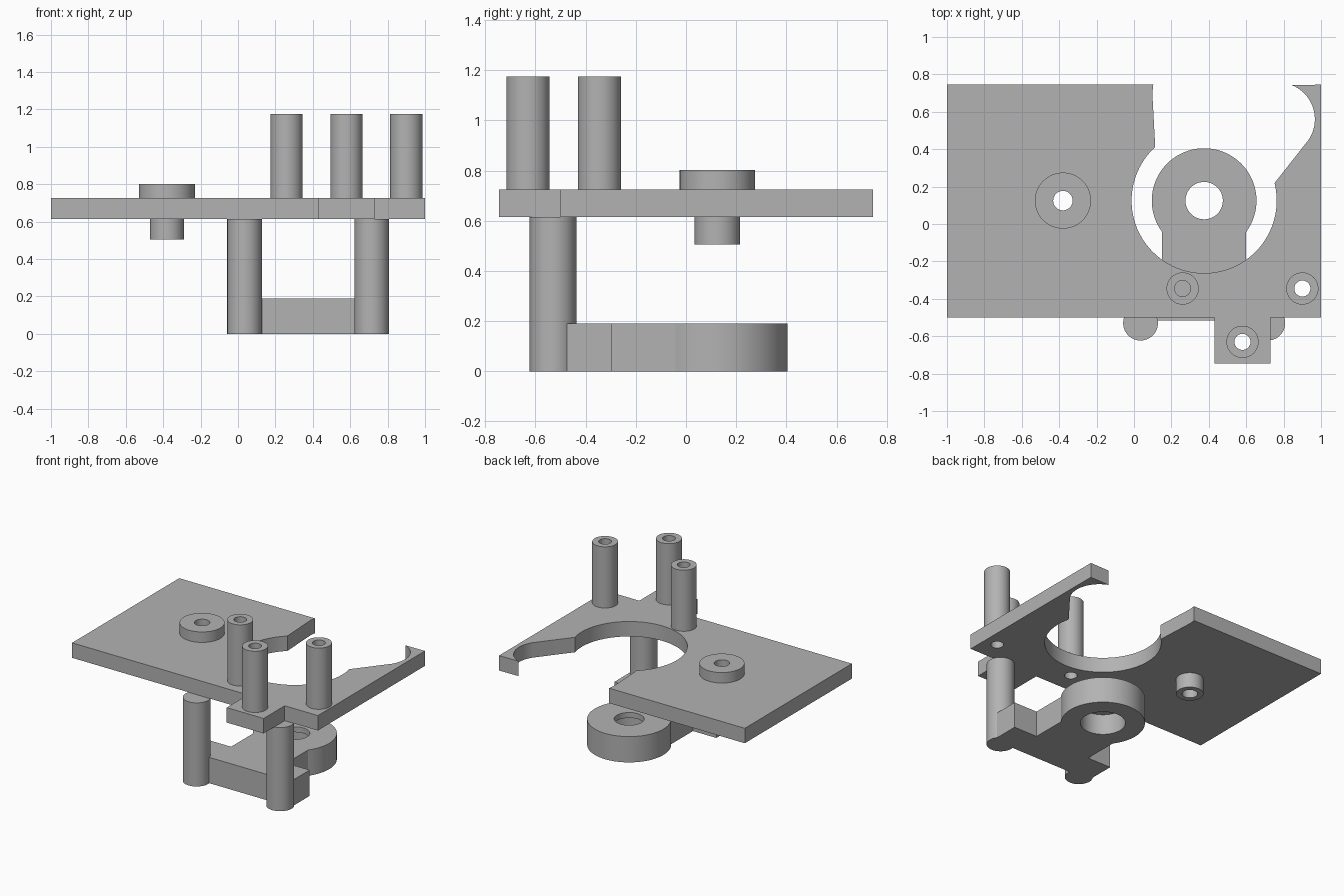
import bpy, bmesh, math

if "Cube" in bpy.data.objects:
    bpy.data.objects.remove(bpy.data.objects["Cube"])

gray = bpy.data.materials.new("plain_gray")
gray.diffuse_color = (0.45, 0.45, 0.45, 1)
gray.use_nodes = True
gray.node_tree.nodes["Principled BSDF"].inputs["Base Color"].default_value = gray.diffuse_color


def arc(cx, cy, r, a0, a1, n):
    """Points on an arc, angles in degrees."""
    return [(cx + r * math.cos(math.radians(a0 + (a1 - a0) * i / n)),
             cy + r * math.sin(math.radians(a0 + (a1 - a0) * i / n)))
            for i in range(n + 1)]


def angle_to(cx, cy, x, y):
    return math.degrees(math.atan2(y - cy, x - cx))


def add_object(name, bm):
    bmesh.ops.recalc_face_normals(bm, faces=bm.faces)
    mesh = bpy.data.meshes.new(name)
    bm.to_mesh(mesh)
    bm.free()
    mesh.materials.append(gray)
    obj = bpy.data.objects.new(name, mesh)
    bpy.context.collection.objects.link(obj)
    return obj


def smooth(obj):
    obj.data.polygons.foreach_set("use_smooth", [True] * len(obj.data.polygons))
    obj.data.set_sharp_from_angle(angle=math.radians(30))


def prism(name, points, z0, z1):
    """Extrude a closed outline from z0 to z1."""
    bm = bmesh.new()
    face = bm.faces.new([bm.verts.new((x, y, z0)) for x, y in points])
    top = bmesh.ops.extrude_face_region(bm, geom=[face])["geom"]
    bmesh.ops.translate(bm, vec=(0, 0, z1 - z0),
                        verts=[v for v in top if isinstance(v, bmesh.types.BMVert)])
    return add_object(name, bm)


def lathe(name, cx, cy, profile, n=48):
    """Spin a closed (radius, z) profile around a vertical axis."""
    bm = bmesh.new()
    rings = []
    for i in range(n):
        a = 2 * math.pi * i / n
        rings.append([bm.verts.new((cx + r * math.cos(a), cy + r * math.sin(a), z))
                      for r, z in profile])
    m = len(profile)
    for i in range(n):
        p, q = rings[i], rings[(i + 1) % n]
        for j in range(m):
            k = (j + 1) % m
            bm.faces.new((p[j], q[j], q[k], p[k]))
    obj = add_object(name, bm)
    smooth(obj)
    return obj


def tube(name, cx, cy, r_out, r_in, z0, z1):
    return lathe(name, cx, cy, [(r_out, z0), (r_out, z1), (r_in, z1), (r_in, z0)])


def rod(name, cx, cy, r, z0, z1):
    obj = prism(name, arc(cx, cy, r, 0, 360, 48)[:-1], z0, z1)
    smooth(obj)
    return obj


def cut(obj, cutters):
    """Subtract each cutter, bake the result and drop the cutter."""
    for c in cutters:
        c.hide_render = True
        mod = obj.modifiers.new("cut", 'BOOLEAN')
        mod.operation = 'DIFFERENCE'
        mod.solver = 'EXACT'
        mod.object = c
    deps = bpy.context.evaluated_depsgraph_get()
    baked = bpy.data.meshes.new_from_object(obj.evaluated_get(deps))
    obj.modifiers.clear()
    obj.data = baked
    for c in cutters:
        bpy.data.objects.remove(c)
    smooth(obj)


CX, CY = 0.375, 0.125          # axis of the large opening and the lower ring
PLATE0, PLATE1 = 0.615, 0.725
BOSS = (-0.38, 0.125)
POSTS = [(0.26, -0.345), (0.58, -0.63), (0.90, -0.345)]

# Plate with front tab, large open cutout and hooked right arm
right = angle_to(CX, CY, 0.755, 0.22)
left = angle_to(CX, CY, 0.115, 0.41) - 360
outline = [(-1, -0.5), (0.43, -0.5), (0.43, -0.745), (0.73, -0.745),
           (0.73, -0.5), (1, -0.5), (1, 0.745)]
outline += arc(0.77, 0.56, 0.197, 68, -34, 18)
outline += arc(CX, CY, 0.388, right, left, 48)
outline += [(0.098, 0.70), (0.103, 0.745), (-1, 0.745)]
plate = prism("plate", outline, PLATE0, PLATE1)
cut(plate, [rod("hole_cutter", x, y, r, 0.5, 0.9)
            for (x, y), r in [(BOSS, 0.052)] + [(p, 0.043) for p in POSTS]])

# Hollow posts on top of the plate
for i, (x, y) in enumerate(POSTS):
    tube(f"top_post_{i + 1}", x, y, 0.086, 0.043, PLATE1, 1.175)

# Boss above the plate and short peg below it
tube("boss", *BOSS, 0.15, 0.052, PLATE1, 0.802)
tube("boss_peg", *BOSS, 0.091, 0.052, 0.505, PLATE0)

# Lower bracket: round head, neck and crossbar in one outline
HALF_NECK, R = 0.225, 0.28
a = math.degrees(math.acos(HALF_NECK / R))
body = [(-0.04, -0.515), (0.79, -0.515), (0.79, -0.295), (CX + HALF_NECK, -0.295)]
body += arc(CX, CY, R, -a, 180 + a, 56)
body += [(CX - HALF_NECK, -0.295), (-0.04, -0.295)]
bracket = prism("lower_bracket", body, 0, 0.19)
cut(bracket, [rod("bore_cutter", CX, CY, 0.1, -0.1, 0.3),
              rod("counterbore_cutter", CX, CY, 0.15, -0.1, 0.15)])

# Legs joining the bracket to the plate
for side, x in (("left", 0.035), ("right", 0.715)):
    rod(f"{side}_leg", x, -0.53, 0.093, 0, PLATE0)
